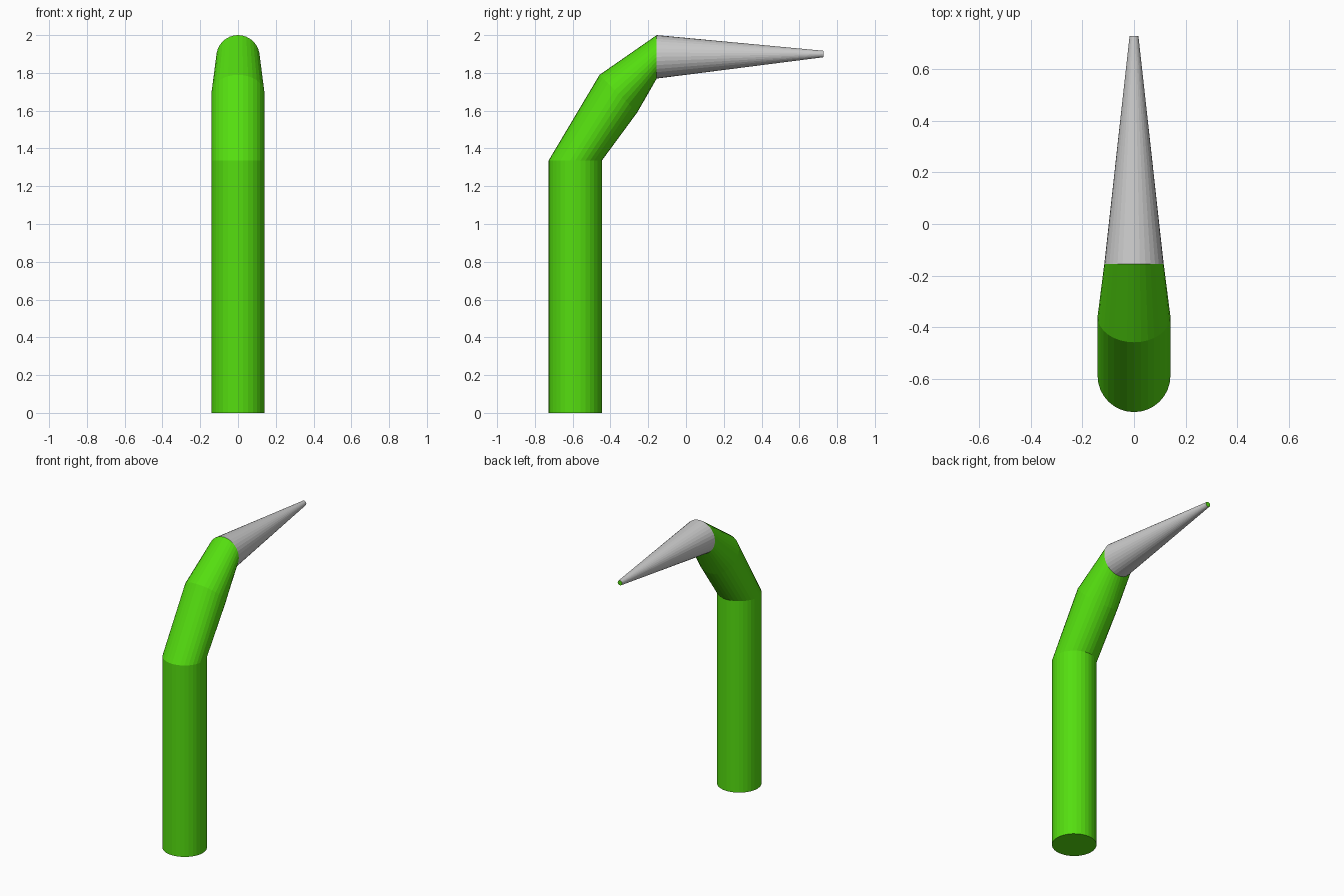
import bpy, bmesh
from math import sin, cos, pi, radians

if "Cube" in bpy.data.objects:
    bpy.data.objects.remove(bpy.data.objects["Cube"])

SIDES = 32

green = bpy.data.materials.new("green")
green.diffuse_color = (0.09, 0.73, 0.005, 1)
green.use_nodes = True
green.node_tree.nodes["Principled BSDF"].inputs["Base Color"].default_value = green.diffuse_color


def loft(name, rings, materials, cap_start=False, cap_end=False, cap_slot=0):
    """Skin circles given as (y, z, radius, tilt in degrees)."""
    bm = bmesh.new()
    loops = []
    for y, z, r, tilt in rings:
        t = radians(tilt)
        loop = []
        for i in range(SIDES):
            a = 2 * pi * i / SIDES
            s = r * sin(a)
            loop.append(bm.verts.new((r * cos(a), y - s * cos(t), z + s * sin(t))))
        loops.append(loop)
    for a, b in zip(loops, loops[1:]):
        for i in range(SIDES):
            j = (i + 1) % SIDES
            bm.faces.new((a[j], a[i], b[i], b[j]))
    if cap_start:
        bm.faces.new(loops[0]).material_index = cap_slot
    if cap_end:
        bm.faces.new(loops[-1][::-1]).material_index = cap_slot
    bmesh.ops.recalc_face_normals(bm, faces=bm.faces)
    mesh = bpy.data.meshes.new(name)
    bm.to_mesh(mesh)
    bm.free()
    for m in materials:
        mesh.materials.append(m)
    obj = bpy.data.objects.new(name, mesh)
    bpy.context.collection.objects.link(obj)
    return obj


# Upright handle with its bent neck
loft("handle", [(-0.587, 0, 0.141, 0),
                (-0.587, 1.335, 0.141, 0),
                (-0.358, 1.69, 0.141, 45),
                (-0.155, 1.885, 0.115, 90)], [green], cap_start=True)

# Grey tapered spike with a small green end face
loft("spike", [(-0.155, 1.885, 0.115, 90),
               (0.728, 1.9, 0.017, 90)], [None, green], cap_end=True, cap_slot=1)
